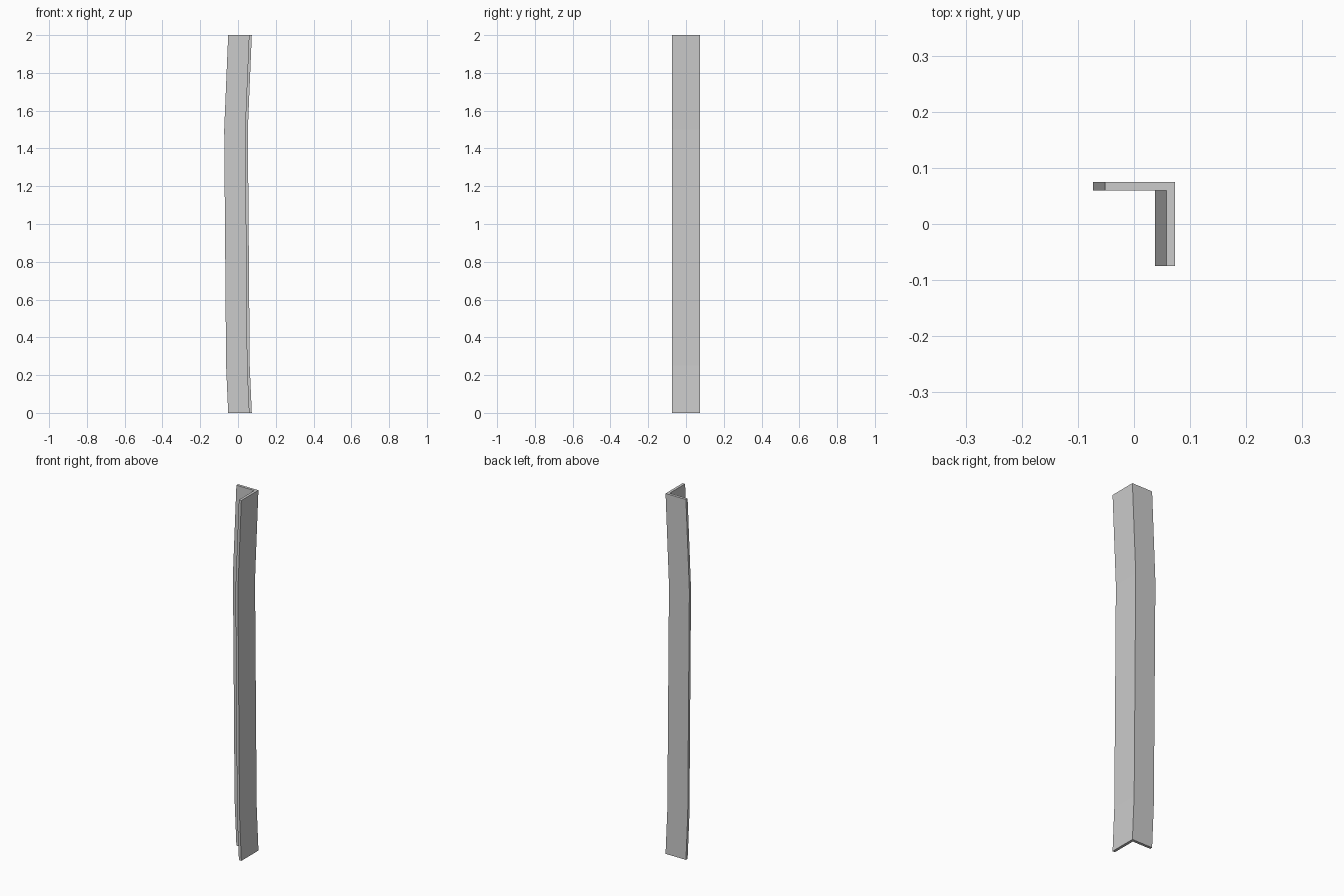
import bpy, bmesh

if "Cube" in bpy.data.objects:
    bpy.data.objects.remove(bpy.data.objects["Cube"])

# L-shaped cross-section (x, y), at the ends of the post
profile = [(-0.052, 0.075), (-0.052, 0.06), (0.058, 0.06),
           (0.058, -0.075), (0.073, -0.075), (0.073, 0.075)]
# height and sideways bend of each section
sections = [(0, 0), (0.25, -0.011), (0.5, -0.013), (1.0, -0.017),
            (1.5, -0.021), (2.0, 0)]

# bent angle-iron post: skin the sections and cap the ends
bm = bmesh.new()
rings = [[bm.verts.new((x + dx, y, z)) for x, y in profile] for z, dx in sections]
n = len(profile)
for a, b in zip(rings, rings[1:]):
    for i in range(n):
        j = (i + 1) % n
        bm.faces.new((a[i], a[j], b[j], b[i]))
bm.faces.new(rings[0][::-1])
bm.faces.new(rings[-1])
bmesh.ops.recalc_face_normals(bm, faces=bm.faces)

mesh = bpy.data.meshes.new("angle_post")
bm.to_mesh(mesh)
bm.free()
bpy.context.collection.objects.link(bpy.data.objects.new("angle_post", mesh))
